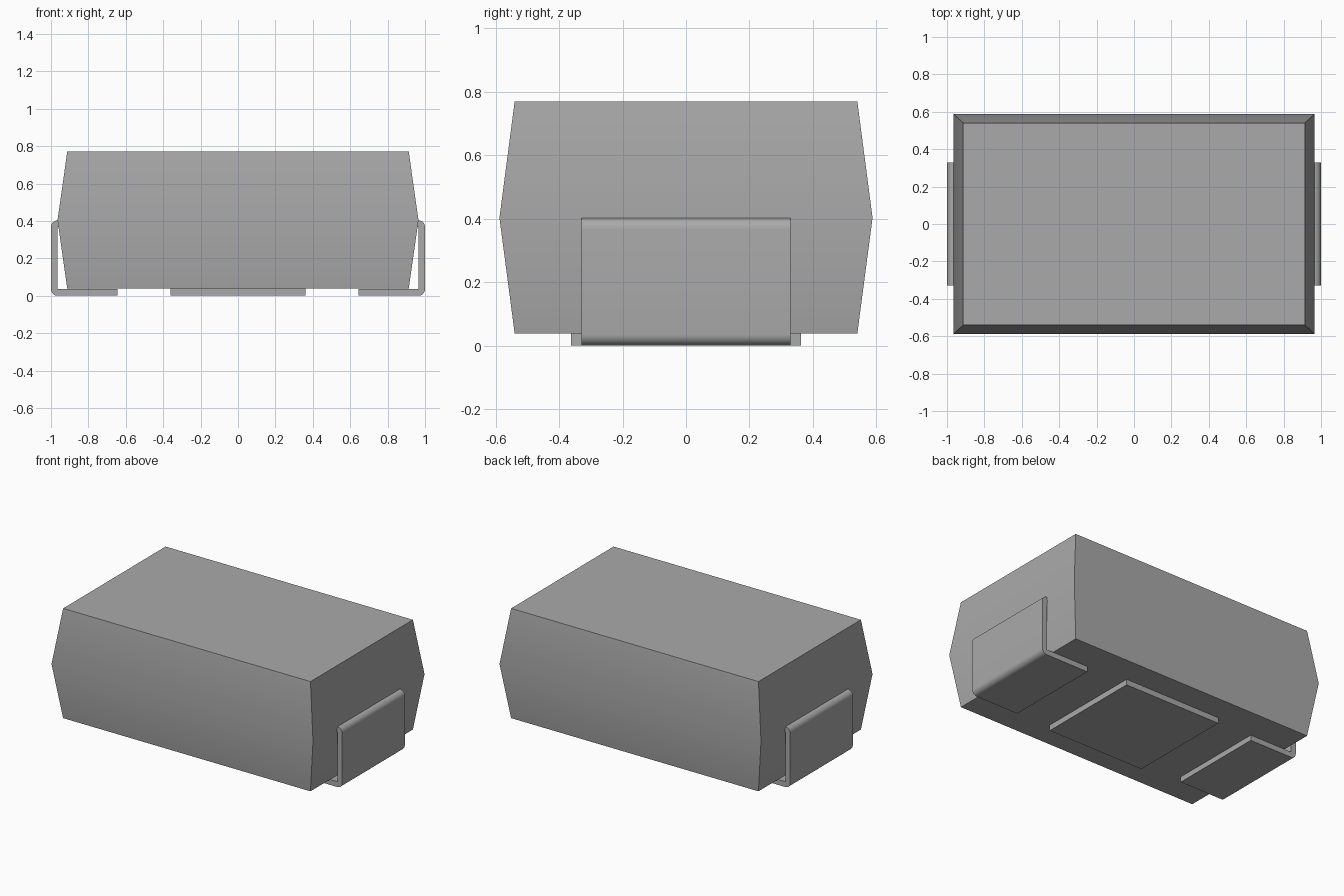
import bpy, bmesh
from math import sin, cos, pi, radians

cube = bpy.data.objects.get("Cube")
if cube:
    bpy.data.objects.remove(cube, do_unlink=True)

grey = bpy.data.materials.new("mid grey")
grey.use_nodes = True
GREY = (0.4, 0.4, 0.405, 1)
grey.diffuse_color = GREY
grey.node_tree.nodes["Principled BSDF"].inputs["Base Color"].default_value = GREY


def finish(name, bm):
    """Turn a bmesh into a named object, smooth except at sharp edges."""
    bmesh.ops.recalc_face_normals(bm, faces=bm.faces)
    mesh = bpy.data.meshes.new(name)
    bm.to_mesh(mesh)
    bm.free()
    mesh.materials.append(grey)
    obj = bpy.data.objects.new(name, mesh)
    bpy.context.collection.objects.link(obj)
    bpy.ops.object.select_all(action='DESELECT')
    obj.select_set(True)
    bpy.context.view_layer.objects.active = obj
    bpy.ops.object.shade_smooth_by_angle(angle=radians(30))
    return obj


def arc(cx, cz, r, start, end, steps=8):
    """Points on an arc in the xz plane, angles in quarter turns."""
    angles = [(start + (end - start) * i / steps) * pi / 2 for i in range(steps + 1)]
    return [(cx + r * cos(a), cz + r * sin(a)) for a in angles]


# Body: rectangles stacked from base to waist to top
bm = bmesh.new()
rings = []
for hx, hy, z in [(0.913, 0.54, 0.038), (0.965, 0.588, 0.403), (0.913, 0.54, 0.77)]:
    rings.append([bm.verts.new((sx * hx, sy * hy, z))
                  for sx, sy in [(-1, -1), (1, -1), (1, 1), (-1, 1)]])
for low, high in zip(rings, rings[1:]):
    for i in range(4):
        j = (i + 1) % 4
        bm.faces.new((low[i], low[j], high[j], high[i]))
bm.faces.new(rings[0])
bm.faces.new(rings[-1])
finish("body", bm)

# Leads: bent strip profile, entering the body at its waist
T, R, TOP, HALF_WIDTH = 0.036, 0.036, 0.403, 0.33
profile = [(0.645, 0)]
profile += arc(1 - R, R, R, -1, 0)
profile += arc(1 - R, TOP - R, R, 0, 1)
profile += [(0.93, TOP), (0.93, TOP - T), (1 - T, TOP - T), (1 - T, T), (0.645, T)]
for name, side in [("left_lead", 1), ("right_lead", -1)]:
    bm = bmesh.new()
    face = bm.faces.new([bm.verts.new((side * x, -HALF_WIDTH, z)) for x, z in profile])
    result = bmesh.ops.extrude_face_region(bm, geom=[face])
    moved = [v for v in result["geom"] if isinstance(v, bmesh.types.BMVert)]
    bmesh.ops.translate(bm, verts=moved, vec=(0, 2 * HALF_WIDTH, 0))
    finish(name, bm)

# Square pad under the body
bm = bmesh.new()
bmesh.ops.create_cube(bm, size=1)
bmesh.ops.scale(bm, verts=bm.verts, vec=(0.724, 0.724, 0.039))
bmesh.ops.translate(bm, verts=bm.verts, vec=(0, 0, 0.0195))
finish("centre_pad", bm)
